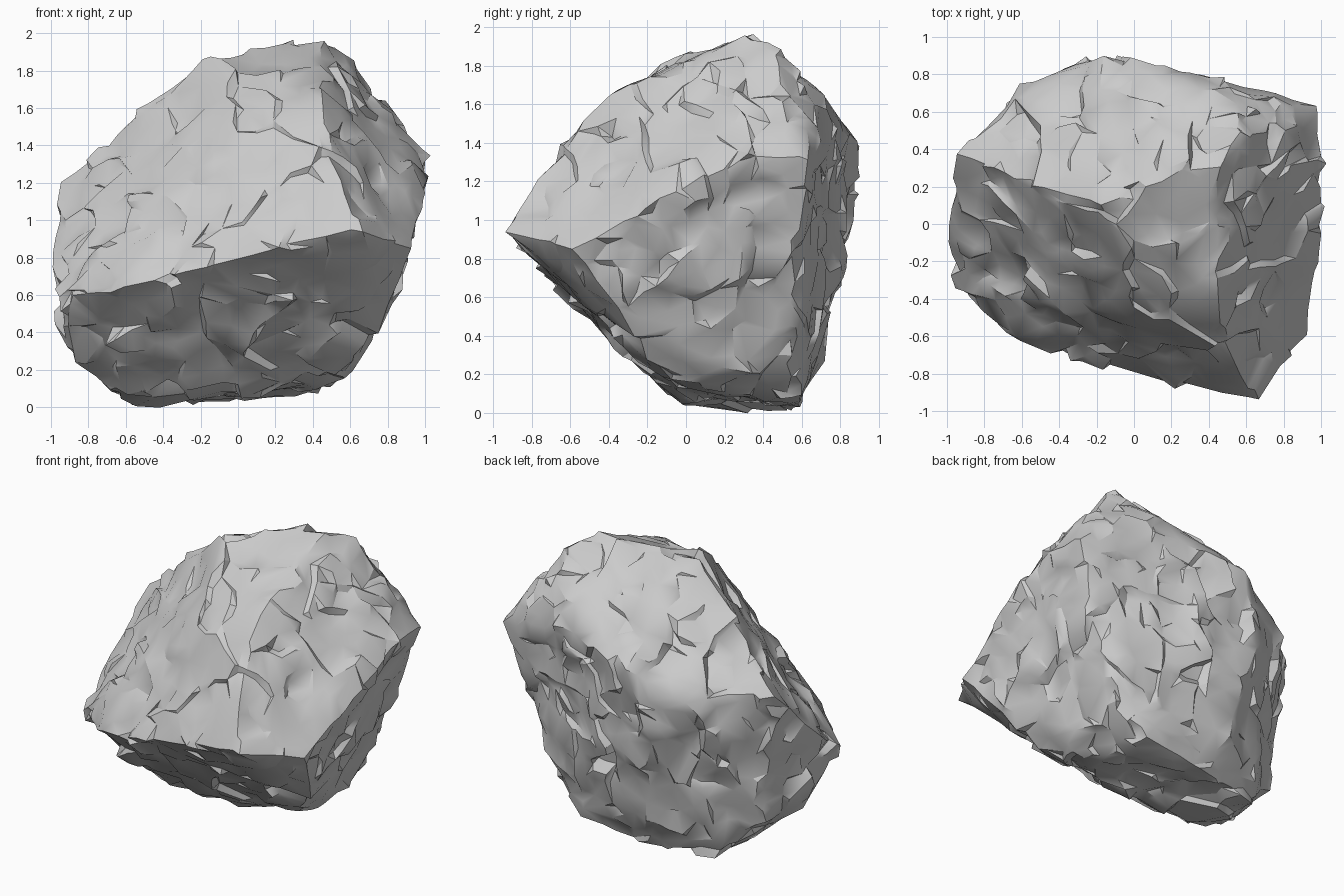
import bpy
import bmesh
from mathutils import Vector, noise

cube = bpy.data.objects.get("Cube")
if cube:
    bpy.data.objects.remove(cube, do_unlink=True)

CENTRE = Vector((0, 0, 0.95))

# Corner points of the main planes, grouped by region
FRONT_RIDGE = [(.6, -.93, .92), (.1, -.83, .79), (-.68, -.62, .59), (-.92, -.39, .55),
               (-1, -.15, .67)]
BASE = [(-.5, 0, .01), (-.55, .48, 0), (-.76, .05, .1), (-.1, .58, .01), (.1, -.04, .04),
        (.55, 0, .15), (.58, .54, .2), (.42, .6, .06), (-.89, -.1, .3)]
RIGHT_FLANK = [(.92, -.58, .82), (.83, .57, .8), (1, .3, 1.3), (.97, .63, 1.29),
               (.62, -.12, .2), (.84, -.4, .55)]
LEFT_FLANK = [(-.92, .37, 1.18), (-.97, .1, .9), (-.6, .71, 1.1), (-.84, .33, .27)]
CROWN = [(.48, -.62, 1.37), (.45, -.4, 1.62), (.3, .3, 1.94), (.46, .3, 1.93), (.58, .48, 1.84),
         (.56, .66, 1.67), (.84, .5, 1.55), (-.17, .1, 1.84), (-.55, .2, 1.51), (0, -.34, 1.59)]
BACK = [(-.18, .92, 1.35), (.4, .8, 1.46), (-.3, .85, .9), (-.2, .7, .25)]


def refine(bm, longest):
    """Split long edges until the surface is evenly dense."""
    for _ in range(10):
        edges = [e for e in bm.edges if e.calc_length() > longest]
        if not edges:
            break
        bmesh.ops.subdivide_edges(bm, edges=edges, cuts=1)
        bmesh.ops.triangulate(bm, faces=[f for f in bm.faces if len(f.verts) > 3],
                              quad_method='SHORT_EDGE')


def chip(p, size, tilt, lift):
    """Height of a tilted flat chip in the cell that holds p."""
    warped = p / size + 0.4 * noise.noise_vector(p * 2.5)
    cell = noise.voronoi(warped)[1][0]
    lean = noise.noise_vector(cell * 7.3)
    return tilt * lean.dot(warped - cell) + lift * noise.noise(cell * 5.1)


def make_rock():
    bm = bmesh.new()
    for co in FRONT_RIDGE + BASE + RIGHT_FLANK + LEFT_FLANK + CROWN + BACK:
        bm.verts.new(co)
    hull = bmesh.ops.convex_hull(bm, input=bm.verts)
    loose = {g for g in hull["geom_interior"] + hull["geom_unused"]
             if isinstance(g, bmesh.types.BMVert)}
    bmesh.ops.delete(bm, geom=list(loose), context='VERTS')
    refine(bm, 0.022)

    # Large and small chips, with a gentle swell between them
    moves = []
    for v in bm.verts:
        p = v.co.copy()
        height = chip(p, 0.3, 0.08, 0.02) + chip(p + Vector((3, 1, 2)), 0.15, 0.04, 0.02)
        height += 0.02 * noise.noise(p * 5)
        moves.append((p - CENTRE).normalized() * height)
    for v, move in zip(bm.verts, moves):
        v.co += move
    bmesh.ops.smooth_vert(bm, verts=bm.verts, factor=0.5,
                          use_axis_x=True, use_axis_y=True, use_axis_z=True)

    # Settle on the ground
    low = min(v.co.z for v in bm.verts)
    bmesh.ops.translate(bm, verts=bm.verts, vec=(0, 0, -low))
    bmesh.ops.recalc_face_normals(bm, faces=bm.faces)

    mesh = bpy.data.meshes.new("rock")
    bm.to_mesh(mesh)
    bm.free()
    rock = bpy.data.objects.new("rock", mesh)
    bpy.context.collection.objects.link(rock)
    return rock


rock = make_rock()

# Plain grey stone
stone = bpy.data.materials.new("grey stone")
stone.use_nodes = True
colour = (0.6, 0.6, 0.6, 1)
stone.diffuse_color = colour
stone.node_tree.nodes["Principled BSDF"].inputs["Base Color"].default_value = colour
rock.data.materials.append(stone)

# Collapse into large irregular chips, then shade them with crisp edges
bpy.ops.object.select_all(action='DESELECT')
rock.select_set(True)
bpy.context.view_layer.objects.active = rock
chunky = rock.modifiers.new("chunky", 'DECIMATE')
chunky.ratio = 3000 / len(rock.data.polygons)
bpy.ops.object.modifier_apply(modifier=chunky.name)
bpy.ops.object.shade_smooth_by_angle(angle=0.55)
